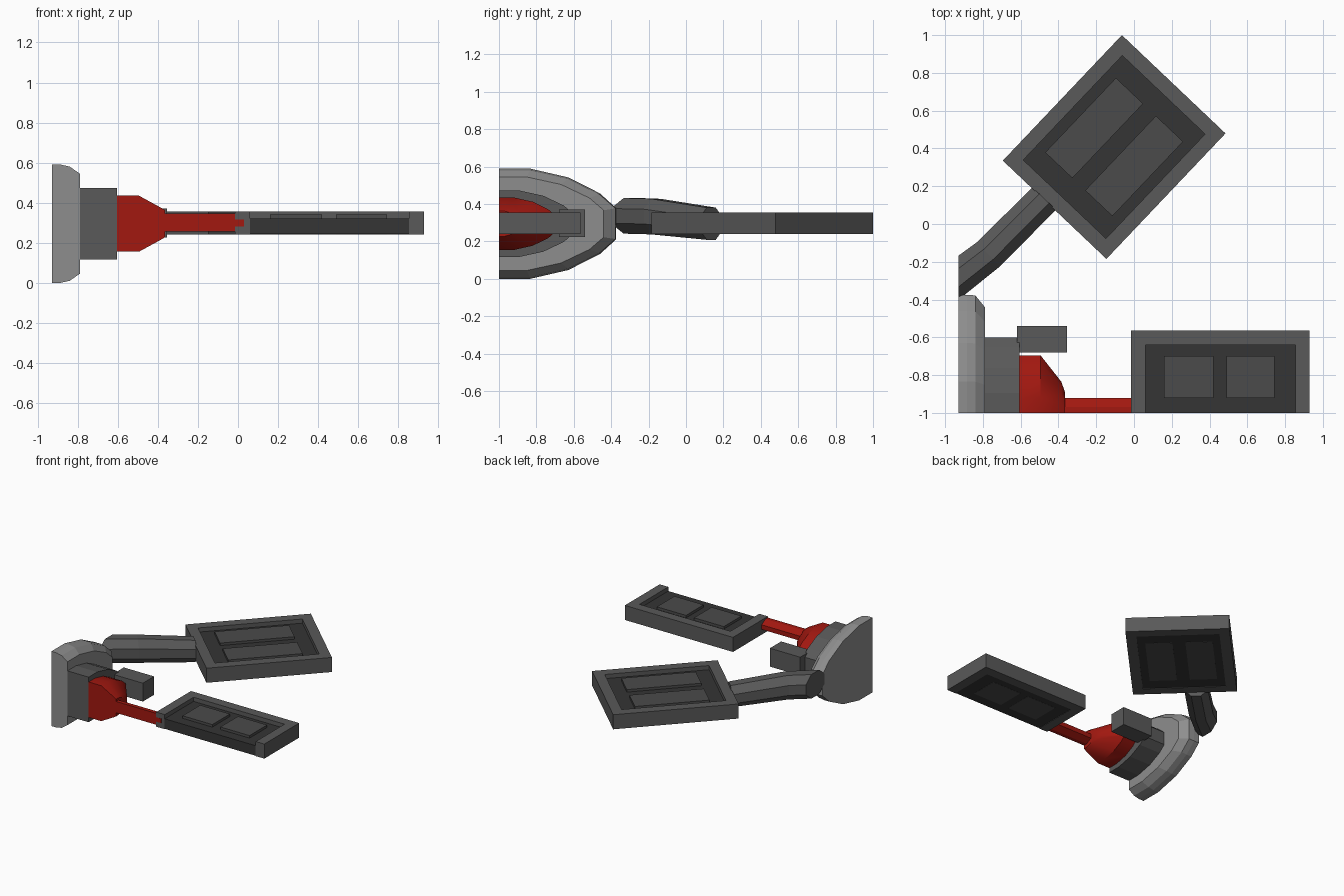
import bpy, bmesh, math
from mathutils import Vector, Matrix

if "Cube" in bpy.data.objects:
    bpy.data.objects.remove(bpy.data.objects["Cube"])

MID = 0.295   # height of the main axis
CUT = -1.0    # flat cut side of the hub


def mat(name, r, g, b):
    m = bpy.data.materials.new(name)
    m.diffuse_color = (r, g, b, 1)
    m.use_nodes = True
    m.node_tree.nodes["Principled BSDF"].inputs["Base Color"].default_value = m.diffuse_color
    return m


LIGHT = mat("light_grey", 0.27, 0.27, 0.27)
MEDIUM = mat("medium_grey", 0.10, 0.10, 0.10)
DARK = mat("dark_grey", 0.035, 0.035, 0.035)
PLATE = mat("plate_grey", 0.07, 0.07, 0.07)
RED = mat("red", 0.36, 0.009, 0.005)


def loft(name, rings, material, closed=False, smooth=False, matrix=None):
    """Skin equal-sized rings of points; cap the ends unless closed."""
    bm = bmesh.new()
    loops = [[bm.verts.new(p) for p in ring] for ring in rings]
    n = len(loops[0])
    pairs = list(zip(loops, loops[1:])) + ([(loops[-1], loops[0])] if closed else [])
    for a, b in pairs:
        for i in range(n):
            j = (i + 1) % n
            bm.faces.new((a[i], a[j], b[j], b[i]))
    if not closed:
        bm.faces.new(loops[0])
        bm.faces.new(loops[-1])
    bmesh.ops.recalc_face_normals(bm, faces=bm.faces[:])
    me = bpy.data.meshes.new(name)
    bm.to_mesh(me)
    bm.free()
    ob = bpy.data.objects.new(name, me)
    bpy.context.collection.objects.link(ob)
    me.materials.append(material)
    if matrix:
        ob.matrix_world = matrix
    if smooth:
        bpy.ops.object.select_all(action='DESELECT')
        ob.select_set(True)
        bpy.context.view_layer.objects.active = ob
        bpy.ops.object.shade_smooth_by_angle(angle=math.radians(30))
    return ob


def box(name, x0, x1, y0, y1, z0, z1, material, matrix=None):
    ring = lambda z: [(x0, y0, z), (x1, y0, z), (x1, y1, z), (x0, y1, z)]
    return loft(name, [ring(z0), ring(z1)], material, matrix=matrix)


# Half-oval outline shared by all hub sections, scaled to 1 x 1
half = [(0, 1), (0.265, 1), (0.592, 0.84), (0.864, 0.55), (1, 0.288)]
OVAL = half + [(y, -z) for y, z in reversed(half)]


def hub_part(name, stations, material, smooth=False):
    rings = [[(x, CUT + ry * y, MID + rz * z) for y, z in OVAL] for x, ry, rz in stations]
    return loft(name, rings, material, smooth=smooth)


hub_part("hub_ring", [(-0.93, 0.625, 0.295), (-0.885, 0.625, 0.295),
                      (-0.84, 0.622, 0.285), (-0.79, 0.56, 0.25)], LIGHT)
hub_part("hub_collar", [(-0.79, 0.40, 0.178), (-0.605, 0.40, 0.178)], MEDIUM)
hub_part("red_dome", [(-0.605, 0.305, 0.14), (-0.495, 0.305, 0.14),
                      (-0.385, 0.165, 0.08), (-0.365, 0.11, 0.068)], RED, smooth=True)

# Half-octagon boom from the dome to the front panel
boom = [(0, 0.045), (0.03, 0.045), (0.078, 0.018), (0.078, -0.018), (0.03, -0.045), (0, -0.045)]
loft("red_boom", [[(x, CUT + y, 0.3 + z) for y, z in boom] for x in (-0.37, -0.015)], RED)
box("boom_pin", -0.02, 0.03, CUT - 0.001, CUT + 0.03, 0.28, 0.315, RED)

# Side block on the collar
box("side_block", -0.62, -0.355, -0.68, -0.54, 0.225, 0.37, MEDIUM)

# Bent octagonal arm: centre, side direction, half width, half height
arm = [((-0.93, -0.285, 0.337), (0, 1), 0.117, 0.095),
       ((-0.77, -0.16, 0.333), (-0.70, 0.72), 0.088, 0.095),
       ((-0.475, 0.135, 0.295), (-0.727, 0.687), 0.086, 0.086)]
rings = []
for c, d, w, h in arm:
    ring = []
    for k in range(8):
        a = math.radians(22.5 + 45 * k)
        u, v = w * math.cos(a) / 0.924, h * math.sin(a) / 0.924
        ring.append((c[0] + d[0] * u, c[1] + d[1] * u, c[2] + v))
    rings.append(ring)
loft("panel_arm", rings, MEDIUM)


def frame(name, corners, closed, matrix=None):
    """Rectangular-section frame through (outer, inner) corner pairs."""
    rings = [[(*o, 0.355), (*i, 0.355), (*i, 0.24), (*o, 0.24)] for o, i in corners]
    loft(name, rings, MEDIUM, closed=closed, matrix=matrix)


# Front panel, cut along its middle
frame("front_panel_frame", [((-0.015, CUT), (0.06, CUT)), ((-0.015, -0.565), (0.06, -0.64)),
                            ((0.93, -0.565), (0.855, -0.64)), ((0.93, CUT), (0.855, CUT))], False)
box("front_panel_bed", 0.06, 0.855, CUT, -0.64, 0.243, 0.322, DARK)
for i, (a, b) in enumerate([(0.16, 0.42), (0.49, 0.745)]):
    box(f"front_panel_plate_{i + 1}", a, b, -0.92, -0.70, 0.242, 0.342, PLATE)

# Angled rear panel at the end of the arm
M = Matrix.Translation(Vector((-0.105, 0.4075, 0))) @ Matrix.Rotation(math.radians(46.5), 4, 'Z')
quad = [(-1, -1), (1, -1), (1, 1), (-1, 1)]
frame("rear_panel_frame", [((0.458 * x, 0.378 * y), (0.381 * x, 0.302 * y)) for x, y in quad],
      True, M)
box("rear_panel_bed", -0.381, 0.381, -0.302, 0.302, 0.243, 0.322, DARK, M)
for i, s in enumerate((-1, 1)):
    box(f"rear_panel_plate_{i + 1}", -0.272, 0.272, s * 0.146 - 0.099, s * 0.146 + 0.099,
        0.242, 0.342, PLATE, M)
